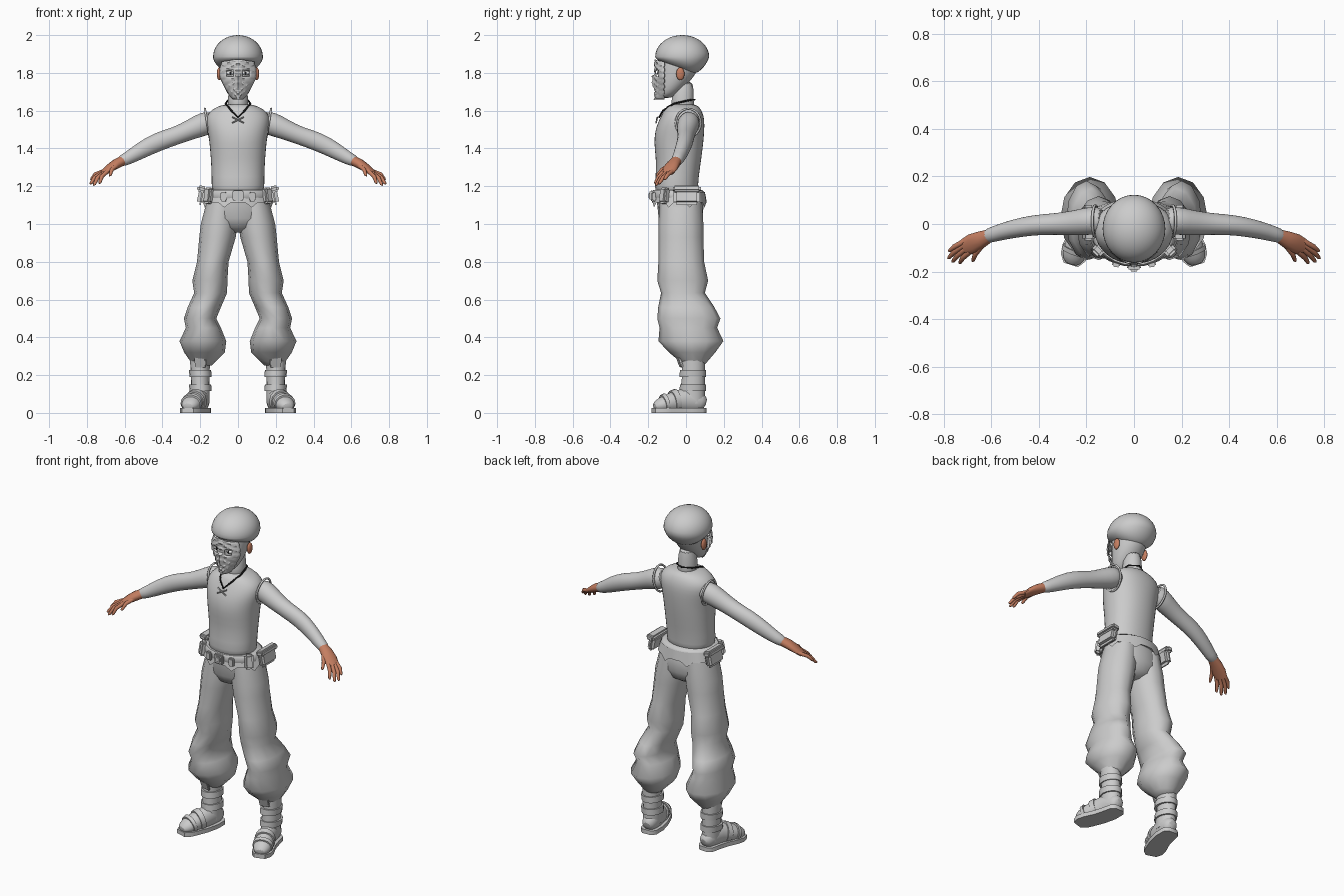
import bpy, bmesh
from math import sin, cos, pi, copysign
from mathutils import Vector, Matrix, Euler

cube = bpy.data.objects.get("Cube")
if cube:
    bpy.data.objects.remove(cube)


def material(name, r, g, b):
    mat = bpy.data.materials.new(name)
    mat.use_nodes = True
    mat.diffuse_color = (r, g, b, 1)
    bsdf = next(n for n in mat.node_tree.nodes if n.type == 'BSDF_PRINCIPLED')
    bsdf.inputs["Base Color"].default_value = (r, g, b, 1)
    return mat


GREY = material("cloth_grey", .6, .6, .6)
SKIN = material("skin_brown", .56, .21, .12)
BLACK = material("cord_black", .01, .01, .01)
WHITE = material("eye_white", .8, .8, .8)


def finish(name, bm, mat=GREY, mirror=False, levels=0, angle=50):
    """Turn a bmesh into a shaded object, mirrored across x if asked."""
    bmesh.ops.recalc_face_normals(bm, faces=bm.faces)
    mesh = bpy.data.meshes.new(name)
    bm.to_mesh(mesh)
    bm.free()
    mesh.materials.append(mat)
    obj = bpy.data.objects.new(name, mesh)
    bpy.context.collection.objects.link(obj)
    bpy.ops.object.select_all(action='DESELECT')
    obj.select_set(True)
    bpy.context.view_layer.objects.active = obj
    bpy.ops.object.shade_smooth_by_angle(angle=angle * pi / 180)
    if mirror:
        mod = obj.modifiers.new("mirror", 'MIRROR')
        mod.use_mirror_merge = False
    if levels:
        mod = obj.modifiers.new("smooth", 'SUBSURF')
        mod.levels = mod.render_levels = levels
    return obj


def skin_rings(bm, rings, caps=True):
    """Bridge a list of vertex position rings."""
    loops = [[bm.verts.new(p) for p in ring] for ring in rings]
    for low, high in zip(loops, loops[1:]):
        for i in range(len(low)):
            j = (i + 1) % len(low)
            bm.faces.new((low[i], low[j], high[j], high[i]))
    if caps:
        bm.faces.new(loops[0])
        bm.faces.new(loops[-1])


def loft(name, rings, sides=16, power=1, caps=True, **kw):
    """Stack level ovals given as z, x range, y range."""
    bm, stack = bmesh.new(), []
    for z, x0, x1, y0, y1 in rings:
        ring = []
        for i in range(sides):
            c, s = cos(2 * pi * i / sides), sin(2 * pi * i / sides)
            c, s = copysign(abs(c) ** power, c), copysign(abs(s) ** power, s)
            ring.append(((x0 + x1 + (x1 - x0) * c) / 2, (y0 + y1 + (y1 - y0) * s) / 2, z))
        stack.append(ring)
    skin_rings(bm, stack, caps)
    return finish(name, bm, **kw)


def centred(rings):
    return [(z, -w, w, y0, y1) for z, w, y0, y1 in rings]


def frames(sections):
    """Yield centre, up, side and radii for sections along a path."""
    pts = [Vector(s[:3]) for s in sections]
    for i, s in enumerate(sections):
        t = (pts[min(i + 1, len(pts) - 1)] - pts[max(i - 1, 0)]).normalized()
        side = t.cross(Vector((0, 0, 1))).normalized()
        yield pts[i], side.cross(t), side, s[3], s[4]


def add_tube(bm, sections, sides=14):
    skin_rings(bm, [[p + up * a * sin(2 * pi * i / sides) + side * b * cos(2 * pi * i / sides)
                     for i in range(sides)] for p, up, side, a, b in frames(sections)])


def tube(name, sections, sides=14, **kw):
    bm = bmesh.new()
    add_tube(bm, sections, sides)
    return finish(name, bm, **kw)


def ball(name, loc, size, **kw):
    bm = bmesh.new()
    bmesh.ops.create_uvsphere(bm, u_segments=20, v_segments=12, radius=1,
                              matrix=Matrix.LocRotScale(Vector(loc), None, Vector(size)))
    return finish(name, bm, **kw)


def box(name, loc, size, turn=(0, 0, 0), bevel=.006, **kw):
    bm = bmesh.new()
    bmesh.ops.create_cube(bm, size=1, matrix=Matrix.LocRotScale(Vector(loc), Euler(turn), Vector(size)))
    bmesh.ops.bevel(bm, geom=bm.edges[:], offset=bevel, segments=2, affect='EDGES')
    return finish(name, bm, **kw)


def cord(name, points, radius, mat=GREY, closed=False):
    data = bpy.data.curves.new(name, 'CURVE')
    data.dimensions = '3D'
    data.bevel_depth, data.bevel_resolution = radius, 1
    spline = data.splines.new('POLY')
    spline.points.add(len(points) - 1)
    for p, co in zip(spline.points, points):
        p.co = (*co, 1)
    spline.use_cyclic_u = closed
    data.materials.append(mat)
    bpy.context.collection.objects.link(bpy.data.objects.new(name, data))


# Head, neck, ears and eyes
loft("head", centred([(1.665, .03, -.145, -.08), (1.69, .06, -.15, -.04), (1.74, .08, -.15, .01),
                      (1.8, .09, -.152, .06), (1.86, .095, -.15, .08), (1.92, .09, -.13, .07)]), levels=1)
loft("neck", centred([(1.59, .065, -.09, .06), (1.65, .052, -.075, .035), (1.77, .052, -.07, .05)]), levels=1)
ball("ears", (.1, -.03, 1.795), (.012, .022, .034), mat=SKIN, mirror=True)
ball("eyes", (.042, -.14, 1.8), (.02, .012, .012), mat=WHITE, mirror=True)
ball("pupils", (.04, -.149, 1.8), (.007, .005, .008), mat=BLACK, mirror=True)

# Rounded hair, trimmed high over the face and low at the nape
bm = bmesh.new()
bmesh.ops.create_uvsphere(bm, u_segments=32, v_segments=20, radius=1)
for v in bm.verts:
    x, y, z = v.co
    if z < 0:
        z *= .3 + .4 * (y + 1)
        y *= 1 + .25 * min(z, 0) * (y > 0)
    v.co = (.132 * x, -.02 + .143 * y, 1.885 + .115 * z)
finish("hair", bm)

# Face mask with folded strips, a nose ridge and eye openings
bm = bmesh.new()
ROWS, COLS = 20, 16
grid = []
for r in range(ROWS + 1):
    t = r / ROWS
    width = .03 + .068 * min(1, t * 1.7) ** .8 - .012 * max(0, t - .8) * 5
    row = []
    for c in range(COLS + 1):
        u = 2 * c / COLS - 1
        nose = .012 * max(0, 1 - abs(u) * 5) * (.3 < t < .65)
        fold = .006 * ((r + abs(c - COLS // 2) // 2) % 3 == 0)
        z = 1.66 + .2 * t + .012 * (1 - abs(u)) * max(0, t - .5) * 2
        row.append(bm.verts.new((u * width, -.165 + .05 * u * u - nose - fold, z)))
    grid.append(row)
for r in range(ROWS):
    for c in range(COLS):
        if not (r in (12, 13, 14) and abs(c + .5 - COLS / 2) in (2.5, 3.5, 4.5)):
            bm.faces.new((grid[r][c], grid[r][c + 1], grid[r + 1][c + 1], grid[r + 1][c]))
mask = finish("face_mask", bm, angle=25)
shell = mask.modifiers.new("thickness", 'SOLIDIFY')
shell.thickness = .006

# Vest with armhole trim, front lacing and neck cord
loft("vest", centred([(1.13, .14, -.16, .07), (1.2, .141, -.17, .062), (1.3, .142, -.156, .076),
                      (1.4, .15, -.168, .09), (1.46, .156, -.17, .096), (1.52, .168, -.158, .1),
                      (1.57, .172, -.134, .097), (1.61, .14, -.112, .08), (1.638, .07, -.095, .055)]),
     sides=20, power=.92, levels=1)
cord("neck_cord", [(0, -.142, 1.565), (.035, -.122, 1.6), (.066, -.065, 1.637), (.053, .015, 1.655),
                   (0, .045, 1.658), (-.053, .015, 1.655), (-.066, -.065, 1.637), (-.035, -.122, 1.6)],
     .005, BLACK, True)
for s in (-1, 1):
    cord("vest_lace", [(-.03 * s, -.152, 1.565), (.03 * s, -.158, 1.535)], .004)
    cord("armhole_trim", [(s * (.163 + .012 * sin(a)), .012 + .066 * cos(a), 1.535 + .075 * sin(a))
                          for a in [pi * i / 12 for i in range(24)]], .006, GREY, True)

# Sleeves
tube("sleeves", [(.12, .018, 1.55, .055, .055), (.18, .014, 1.53, .066, .062), (.25, .004, 1.5, .054, .054),
                 (.33, 0, 1.466, .048, .046), (.42, -.004, 1.438, .052, .044), (.51, -.02, 1.392, .046, .04),
                 (.59, -.042, 1.343, .034, .033), (.63, -.056, 1.328, .03, .031)], mirror=True, levels=1)

# Hands: flat palm plus five bent fingers
bm = bmesh.new()
add_tube(bm, [(.61, -.05, 1.335, .027, .028), (.645, -.066, 1.318, .026, .036),
              (.68, -.083, 1.295, .021, .042), (.715, -.1, 1.268, .013, .036)], 12)
fingers = [((.64, -.09, 1.31), (.68, -.157, 1.255)), ((.69, -.116, 1.28), (.735, -.165, 1.215)),
           ((.705, -.102, 1.275), (.765, -.16, 1.205)), ((.715, -.088, 1.273), (.783, -.145, 1.212)),
           ((.714, -.073, 1.278), (.78, -.115, 1.235))]
for base, tip in fingers:
    a, b = Vector(base), Vector(tip)
    mid = a.lerp(b, .55) + Vector((.006, 0, .008))
    add_tube(bm, [(*a, .012, .012), (*mid, .011, .011), (*a.lerp(b, .92), .008, .008), (*b, .004, .004)], 8)
finish("hands", bm, mat=SKIN, mirror=True)

# Baggy trousers
loft("trouser_hips", centred([(1.18, .148, -.165, .07), (1.1, .172, -.152, .092), (1.03, .18, -.145, .09),
                              (.98, .12, -.12, .07), (.955, .05, -.07, .03)]), sides=20)
loft("trouser_legs", [(1.12, .0, .165, -.14, .085), (1, .002, .197, -.146, .092), (.93, .012, .205, -.146, .092),
                      (.8, .05, .217, -.146, .096), (.7, .056, .242, -.152, .117), (.635, .058, .232, -.132, .1),
                      (.56, .09, .266, -.147, .15), (.5, .115, .286, -.152, .182), (.45, .09, .276, -.14, .165),
                      (.38, .062, .31, -.146, .198), (.32, .07, .285, -.09, .155), (.27, .12, .25, -.03, .112),
                      (.25, .14, .24, -.01, .095)], sides=12, mirror=True, angle=75)

# Belt, pointed hip cloth, buckle and pouches
loft("belt", centred([(1.13, .172, -.172, .098), (1.14, .178, -.178, .102), (1.17, .17, -.18, .095),
                      (1.18, .16, -.174, .085)]), sides=24)
bm = bmesh.new()
skin_rings(bm, [[(w * cos(pi * i / 16), -.035 + d * sin(pi * i / 16), z - drop * (i % 4 == 2))
                 for i in range(32)]
                for w, d, z, drop in ((.168, .135, 1.17, 0), (.19, .145, 1.115, .028))], caps=False)
finish("hip_cloth", bm)
box("buckle", (0, -.183, 1.15), (.06, .018, .055))
box("buckle_bar", (0, -.194, 1.15), (.03, .01, .03), bevel=.003)
box("belt_tabs", (.075, -.17, 1.145), (.034, .022, .05), (0, 0, .15), mirror=True)
box("side_pouches", (.192, .005, 1.145), (.04, .14, .09), (0, -.2, 0), bevel=.016, mirror=True)
box("pouch_flaps", (.192, .005, 1.185), (.05, .15, .035), (0, -.2, 0), bevel=.01, mirror=True)
box("front_pouches", (.155, -.115, 1.15), (.04, .05, .085), (0, -.15, -.8), bevel=.01, mirror=True)

# Boots: shaft, foot, sole and straps
loft("boot_shafts", [(.05, .15, .246, -.03, .1), (.12, .15, .248, -.03, .1), (.2, .152, .25, -.02, .1),
                     (.3, .145, .255, -.025, .1)], mirror=True)
foot = [(.192, .106, .045, .025, .025), (.193, .085, .055, .052, .045), (.2, .02, .07, .07, .052),
        (.216, -.04, .062, .062, .053), (.242, -.1, .05, .05, .055), (.256, -.14, .04, .038, .051),
        (.266, -.172, .03, .02, .028)]
tube("boot_feet", foot, mirror=True, levels=1)
edge = [(p, side * (w + .004)) for p, up, side, h, w in frames(foot)]
outline = [p + s for p, s in edge] + [p - s for p, s in reversed(edge)]
bm = bmesh.new()
skin_rings(bm, [[(p.x, p.y, z) for p in outline] for z in (0, .025)])
finish("boot_soles", bm, mirror=True)
for z in (.115, .19):
    loft("ankle_strap", [(z, .14, .256, -.035, .107), (z + .036, .142, .26, -.032, .107)], mirror=True)
for n in (3, 4):
    a, b = foot[n], foot[n + 1]
    strap = [[p + (q - p) * t for p, q in zip(a, b)] for t in (.1, .55)]
    tube("foot_strap", [(x, y, z + .004, h + .004, w + .005) for x, y, z, h, w in strap], mirror=True)
box("boot_tongues", (.2, -.035, .275), (.06, .012, .07), (.35, 0, .2), bevel=.004, mirror=True)
